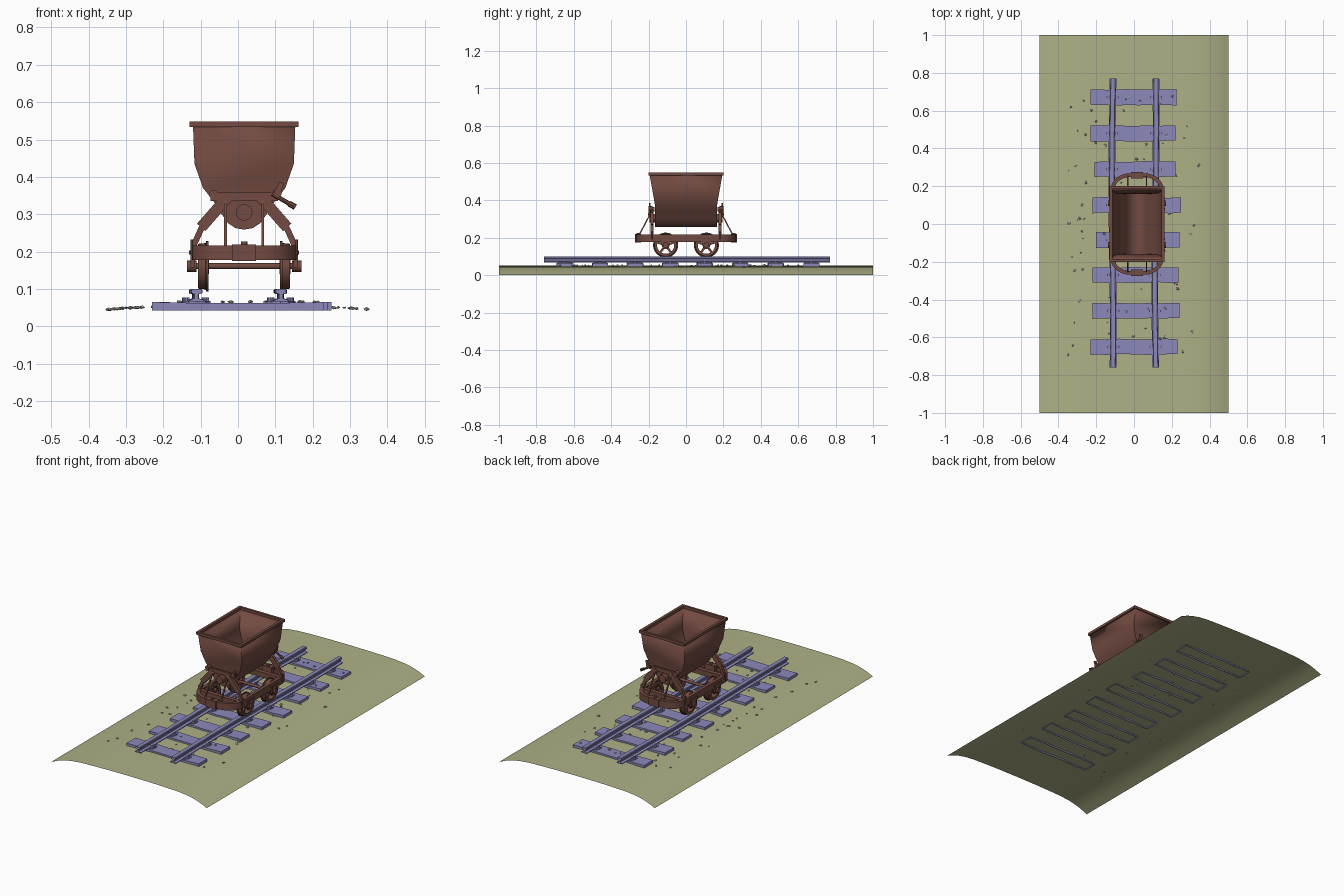
import bpy, bmesh, random
from math import sin, cos, pi, radians
from mathutils import Vector, Matrix

if "Cube" in bpy.data.objects:
    bpy.data.objects.remove(bpy.data.objects["Cube"])

random.seed(4)
CX = 0.0165          # the cart sits slightly off the centre line
S = (-1, 1)


def mat(name, rgb):
    m = bpy.data.materials.new(name)
    m.diffuse_color = (*rgb, 1)
    m.use_nodes = True
    m.node_tree.nodes["Principled BSDF"].inputs["Base Color"].default_value = m.diffuse_color
    return m


RUST = mat("rust", (0.17, 0.07, 0.053))
TRACK = mat("track", (0.26, 0.25, 0.49))
EARTH = mat("earth", (0.43, 0.44, 0.24))
STONE = mat("stone", (0.4, 0.4, 0.38))


def finish(name, bm, material, angle=35, recalc=True):
    if recalc:
        bmesh.ops.recalc_face_normals(bm, faces=bm.faces)
    me = bpy.data.meshes.new(name)
    bm.to_mesh(me)
    bm.free()
    ob = bpy.data.objects.new(name, me)
    bpy.context.collection.objects.link(ob)
    me.materials.append(material)
    bpy.ops.object.select_all(action='DESELECT')
    ob.select_set(True)
    bpy.context.view_layer.objects.active = ob
    if angle:
        bpy.ops.object.shade_smooth_by_angle(angle=radians(angle))
    return ob


def box(bm, c, size):
    return bmesh.ops.create_cube(bm, size=1, matrix=Matrix.Translation(c) @ Matrix.Diagonal((*size, 1)))


def along(p, q):
    p, q = Vector(p), Vector(q)
    d = q - p
    return Matrix.Translation((p + q) / 2) @ d.to_track_quat('Z', 'Y').to_matrix().to_4x4(), d.length


def beam(bm, p, q, w, h):
    m, l = along(p, q)
    bmesh.ops.create_cube(bm, size=1, matrix=m @ Matrix.Diagonal((w, h, l, 1)))


def rod(bm, p, q, r, n=12):
    m, l = along(p, q)
    bmesh.ops.create_cone(bm, cap_ends=True, segments=n, radius1=r, radius2=r, depth=l, matrix=m)


def sweep(bm, path, section, closed):
    """Carry a (sideways offset, z) section along a path in plan."""
    n, k, rings = len(path), len(section), []
    for i, (x, y) in enumerate(path):
        a = path[(i - 1) % n] if closed or i else path[0]
        b = path[(i + 1) % n] if closed or i < n - 1 else path[-1]
        d = Vector((b[0] - a[0], b[1] - a[1])).normalized()
        rings.append([bm.verts.new((x + d.y * o, y - d.x * o, z)) for o, z in section])
    for i in range(n if closed else n - 1):
        r, s = rings[i], rings[(i + 1) % n]
        for j in range(k):
            bm.faces.new((r[j], r[(j + 1) % k], s[(j + 1) % k], s[j]))
    if not closed:
        bm.faces.new(rings[0])
        bm.faces.new(rings[-1])


# arched ground sheet
half = [(0.5, 0), (0.46, 0.018), (0.42, 0.031), (0.37, 0.041), (0.31, 0.047), (0.22, 0.05), (0.11, 0.052)]
arch = [(-x, z) for x, z in half] + [(0, 0.0525)] + half[::-1]
bm = bmesh.new()
rows = [[bm.verts.new((x, y, z)) for x, z in arch] for y in S]
for i in range(len(arch) - 1):
    bm.faces.new((rows[0][i], rows[0][i + 1], rows[1][i + 1], rows[1][i]))
finish("ground", bm, EARTH, 60, False)


def ground_z(x):
    for (a, za), (b, zb) in zip(arch, arch[1:]):
        if a <= x <= b:
            return za + (zb - za) * (x - a) / (b - a)
    return 0


# sleepers with rough edges, open underneath
sleepers = [(-0.65, -0.23, 0.23), (-0.46, -0.22, 0.24), (-0.27, -0.22, 0.235), (-0.085, -0.2, 0.24),
            (0.1, -0.22, 0.25), (0.29, -0.21, 0.22), (0.48, -0.23, 0.22), (0.67, -0.23, 0.225)]
bm = bmesh.new()
for y, x0, x1 in sleepers:
    rings = []
    for i in range(10):
        x = x0 + (x1 - x0) * i / 9
        ya, yb = y - 0.041 + random.uniform(-.003, .003), y + 0.041 + random.uniform(-.003, .003)
        top = 0.065 - 0.003 * sin(pi * i / 9)
        rings.append([bm.verts.new(p) for p in ((x, ya, 0.043), (x, ya, top), (x, yb, top), (x, yb, 0.043))])
    for r, s in zip(rings, rings[1:]):
        for j in range(3):
            bm.faces.new((r[j], r[j + 1], s[j + 1], s[j]))
    bm.faces.new(rings[0])
    bm.faces.new(rings[-1])
finish("sleepers", bm, TRACK, 0)

# rails, slightly bent, with I section
i_half = [(0.018, 0.067), (0.018, 0.071), (0.005, 0.075), (0.005, 0.086), (0.014, 0.089), (0.014, 0.097), (0.011, 0.1)]
section = i_half + [(-o, z) for o, z in i_half[::-1]]


def rail_x(s, y):
    return s * 0.1135 + 0.004 * sin(4 * y - 1.5 + s)


for s, name in zip(S, ("left_rail", "right_rail")):
    bm = bmesh.new()
    ys = [-0.76 + 1.53 * i / 24 for i in range(25)]
    sweep(bm, [(rail_x(s, y), y) for y in ys], section, False)
    finish(name, bm, TRACK)

# base plates, clips and bolts holding the rails
bm = bmesh.new()
for y, _, _ in sleepers:
    for s in S:
        x = rail_x(s, y)
        rod(bm, (x, y, 0.058), (x, y, 0.068), 0.038, 10)
        for t in S:
            rod(bm, (x + t * 0.026, y, 0.064), (x + t * 0.026, y, 0.077), 0.007, 6)
            box(bm, (x + t * 0.02, y, 0.0715), (0.014, 0.024, 0.004))
finish("rail_fixings", bm, TRACK)

# scattered gravel
bm = bmesh.new()
for i in range(75):
    y = random.uniform(-0.7, 0.68)
    x = random.choice(S) * (random.uniform(0.24, 0.35) if i % 5 < 2 else random.uniform(0, 0.24))
    on = any(abs(y - q) < 0.045 and a < x < b for q, a, b in sleepers)
    r = random.uniform(0.005, 0.01)
    m = Matrix.Translation((x, y, (0.064 if on else ground_z(x)) + 0.002))
    m = m @ Matrix.Rotation(random.uniform(0, 6), 4, 'Z') @ Matrix.Diagonal((r, r * 0.75, r * 0.5, 1))
    for v in bmesh.ops.create_icosphere(bm, subdivisions=1, radius=1, matrix=m)["verts"]:
        v.co += Vector([random.uniform(-.0015, .0015) for _ in range(3)])
finish("gravel", bm, STONE, 0)

# hopper: curved trough with ends that slope outward above a crease
side = [(0.137, 0.54), (0.133, 0.435), (0.11, 0.37), (0.082, 0.335), (0.06, 0.3), (0.043, 0.276), (0.023, 0.263)]
prof = side + [(0, 0.259)] + [(-x, z) for x, z in side[::-1]]


def end_y(z):
    return 0.165 + max(0, z - 0.37) / 0.17 * 0.03


bm = bmesh.new()
a, b = [[bm.verts.new((CX + x, s * end_y(z), z)) for x, z in prof] for s in S]
for i in range(len(prof) - 1):
    bm.faces.new((a[i], a[i + 1], b[i + 1], b[i]))
for e in (a, b):
    bm.faces.new(e[:3] + e[-3:])
    bm.faces.new(e[2:-2])
hopper = finish("hopper", bm, RUST, 30)
mod = hopper.modifiers.new("plate", 'SOLIDIFY')
mod.thickness = 0.007

# hopper rim
bm = bmesh.new()
for s in S:
    box(bm, (CX + s * 0.138, 0, 0.541), (0.016, 0.4, 0.015))
    box(bm, (CX, s * 0.193, 0.541), (0.26, 0.014, 0.015))
finish("hopper_rim", bm, RUST, 0)

# oval chassis ring of channel section
ring = []
for k, (sx, sy) in enumerate(((1, 1), (-1, 1), (-1, -1), (1, -1))):
    for i in range(9):
        t = (k + i / 8) * pi / 2
        ring.append((CX + sx * 0.04 + 0.1 * cos(t), sy * 0.18 + 0.088 * sin(t)))
channel = [(0, 0.177), (0, 0.217), (-0.02, 0.217), (-0.02, 0.212),
           (-0.006, 0.212), (-0.006, 0.182), (-0.02, 0.182), (-0.02, 0.177)]
bm = bmesh.new()
sweep(bm, ring, channel, True)
finish("chassis_ring", bm, RUST)

# cross members and buffers
bm = bmesh.new()
for s in S:
    box(bm, (CX, s * 0.185, 0.2), (0.26, 0.025, 0.03))
    box(bm, (CX, s * 0.257, 0.197), (0.064, 0.034, 0.045))
    rod(bm, (CX, s * 0.255, 0.217), (CX, s * 0.255, 0.227), 0.009)
    for t in S:
        rod(bm, (CX + t * 0.138, s * 0.185, 0.19), (CX + t * 0.138, s * 0.185, 0.233), 0.006, 8)
finish("cross_members_and_buffers", bm, RUST)

# tipping supports: splayed legs, cradle beam, braces
bm = bmesh.new()
for s in S:
    y = s * 0.182
    beam(bm, (CX - 0.09, y, 0.347), (CX + 0.09, y, 0.347), 0.012, 0.022)
    rod(bm, (CX, s * 0.16, 0.305), (CX, s * 0.195, 0.305), 0.022, 16)
    for t in S:
        beam(bm, (CX + t * 0.045, y, 0.345), (CX + t * 0.115, y, 0.265), 0.016, 0.03)
        beam(bm, (CX + t * 0.11, y, 0.272), (CX + t * 0.136, y, 0.215), 0.016, 0.016)
        beam(bm, (CX + t * 0.05, y, 0.345), (CX + t * 0.05, s * 0.252, 0.212), 0.007, 0.007)
        rod(bm, (CX + t * 0.082, s * 0.168, 0.353), (CX + t * 0.082, s * 0.192, 0.353), 0.012)
finish("tipping_supports", bm, RUST)

# locking levers
bm = bmesh.new()
for s in S:
    y = s * 0.194
    rod(bm, (CX + 0.075, y, 0.355), (CX + 0.135, y, 0.32), 0.006, 8)
    rod(bm, (CX + 0.12, y, 0.329), (CX + 0.137, y, 0.319), 0.008, 8)
    beam(bm, (CX + 0.085, y, 0.345), (CX + 0.1, y, 0.385), 0.01, 0.014)
    rod(bm, (CX + 0.09, s * 0.178, 0.358), (CX + 0.09, s * 0.2, 0.358), 0.011)
finish("locking_levers", bm, RUST)

# flanged wheels with five openings: lathed tyre, hub and spokes
for s, side_name in zip(S, ("left", "right")):
    for e, end_name in zip(S, ("front", "back")):
        c = Vector((CX + s * 0.109, e * 0.109, 0.161))
        bm = bmesh.new()
        tyre = [(0.014, 0.060), (-0.006, 0.062), (-0.007, 0.067), (-0.013, 0.067), (-0.013, 0.046), (0.014, 0.046)]
        rings = [[bm.verts.new(c + Vector((s * o, r * cos(i * pi / 16), r * sin(i * pi / 16)))) for o, r in tyre]
                 for i in range(32)]
        for i in range(32):
            for j in range(6):
                k = (j + 1) % 6
                bm.faces.new((rings[i][j], rings[i][k], rings[i - 1][k], rings[i - 1][j]))
        rod(bm, c - Vector((0.015, 0, 0)), c + Vector((0.015, 0, 0)), 0.021, 20)
        for i in range(5):
            d = Vector((0, cos(i * 0.4 * pi + pi / 2), sin(i * 0.4 * pi + pi / 2)))
            beam(bm, c + d * 0.015, c + d * 0.05, 0.02 if abs(d.y) < .01 else 0.012, 0.012)
        finish(f"{end_name}_{side_name}_wheel", bm, RUST)

# axles with boxes hung outside the chassis
for e, name in zip(S, ("front_axle", "back_axle")):
    y = e * 0.109
    bm = bmesh.new()
    rod(bm, (CX - 0.145, y, 0.161), (CX + 0.145, y, 0.161), 0.008)
    for s in S:
        box(bm, (CX + s * 0.138, y, 0.178), (0.012, 0.042, 0.04))
        rod(bm, (CX + s * 0.128, y, 0.161), (CX + s * 0.153, y, 0.161), 0.015, 16)
        for t in S:
            rod(bm, (CX + s * 0.138, y + t * 0.028, 0.198), (CX + s * 0.147, y + t * 0.028, 0.198), 0.005, 6)
    finish(name, bm, RUST)
